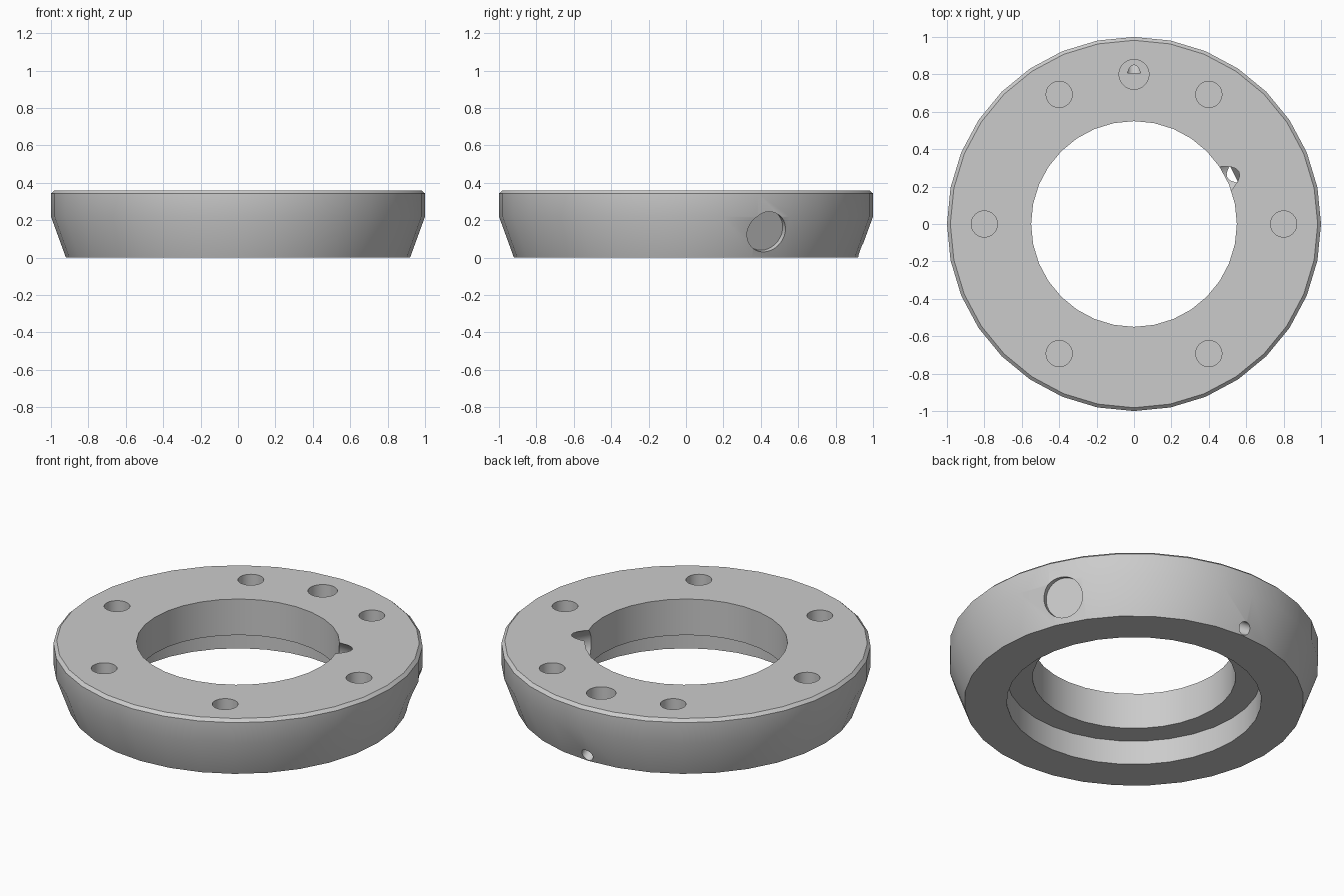
import bpy
from math import radians, cos, sin, pi
from mathutils import Vector

if "Cube" in bpy.data.objects:
    bpy.data.objects.remove(bpy.data.objects["Cube"])

grey = bpy.data.materials.new("plain_grey")
grey.use_nodes = True
grey.diffuse_color = (0.6, 0.6, 0.6, 1)
grey.node_tree.nodes["Principled BSDF"].inputs["Base Color"].default_value = (0.6, 0.6, 0.6, 1)

SIDES = 32
TOP = 0.36


def lathe(name, profile):
    """Closed (radius, height) profile turned around z."""
    n = len(profile)
    verts = [(r * cos(2 * pi * s / SIDES), r * sin(2 * pi * s / SIDES), z)
             for s in range(SIDES) for r, z in profile]
    faces = []
    for s in range(SIDES):
        a, b = s * n, (s + 1) % SIDES * n
        for i in range(n):
            j = (i + 1) % n
            faces.append((a + i, b + i, b + j, a + j))
    mesh = bpy.data.meshes.new(name)
    mesh.from_pydata(verts, [], faces)
    mesh.materials.append(grey)
    ob = bpy.data.objects.new(name, mesh)
    bpy.context.collection.objects.link(ob)
    return ob


def at(angle, radius, z):
    a = radians(angle)
    return Vector((radius * cos(a), radius * sin(a), z))


def drill(target, start, end, radius):
    """Cut a round hole between two points."""
    axis = end - start
    bpy.ops.mesh.primitive_cylinder_add(vertices=32, radius=radius, depth=axis.length,
                                        location=(start + end) / 2,
                                        rotation=axis.to_track_quat('Z', 'Y').to_euler())
    cutter = bpy.context.object
    cutter.hide_render = True
    cutter.data.materials.append(grey)
    bpy.context.view_layer.objects.active = target
    mod = target.modifiers.new("hole", 'BOOLEAN')
    mod.operation = 'DIFFERENCE'
    mod.solver = 'EXACT'
    mod.object = cutter
    bpy.ops.object.modifier_apply(modifier=mod.name)
    bpy.data.objects.remove(cutter)


# Ring body: tapered skirt, chamfered rim, bore and counterbore underneath
ring = lathe("ring_body", [(0.92, 0), (1.0, 0.22), (1.0, 0.343), (0.982, TOP),
                           (0.55, TOP), (0.55, 0.145), (0.69, 0.145), (0.69, 0)])

# Blind bolt holes in the top, with one wider hole at the back
for angle in (0, 60, 120, 180, 240, 300):
    drill(ring, at(angle, 0.8, 0.16), at(angle, 0.8, TOP + 0.1), 0.07)
drill(ring, at(90, 0.8, 0.14), at(90, 0.8, TOP + 0.1), 0.08)

# Slanted port: shallow recess outside, open notch into the bore
PORT, SLOPE = 26.5, 0.31


def port_point(radius):
    return at(PORT, radius, 0.137 + (0.965 - radius) * SLOPE)


drill(ring, port_point(1.15), port_point(0.93), 0.113)
drill(ring, port_point(0.628), port_point(0.3), 0.113)

# Small drain hole low on the back, rising towards the wide hole
drill(ring, at(90, 1.0, -0.005), at(90, 0.8, 0.13), 0.036)

bpy.ops.object.select_all(action='DESELECT')
ring.select_set(True)
bpy.context.view_layer.objects.active = ring
bpy.ops.object.shade_smooth_by_angle(angle=radians(30))
